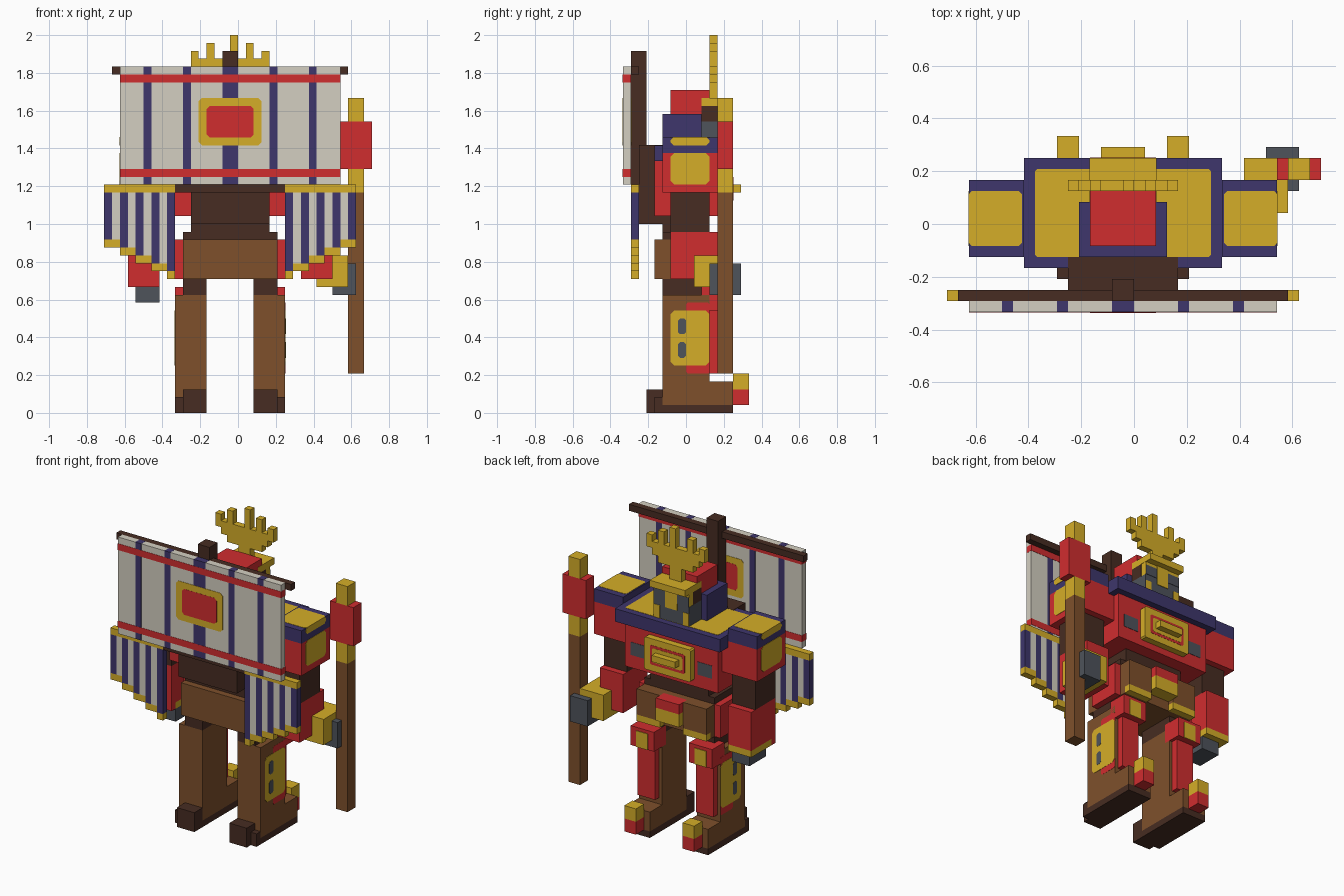
import bpy, bmesh
from mathutils import Vector

old = bpy.data.objects.get("Cube")
if old:
    bpy.data.objects.remove(old, do_unlink=True)

U = 1 / 24          # one building block
MID = -1            # symmetry plane of the body, in blocks


def material(name, rgb):
    lin = [((c / 255 + 0.055) / 1.055) ** 2.4 for c in rgb] + [1]
    m = bpy.data.materials.new(name)
    m.use_nodes = True
    m.diffuse_color = lin
    m.node_tree.nodes["Principled BSDF"].inputs["Base Color"].default_value = lin
    return m


RED = material("red", (208, 45, 47))
GOLD = material("gold", (213, 174, 40))
BLUE = material("indigo", (62, 54, 108))
BROWN = material("brown", (126, 80, 43))
DARK = material("dark brown", (71, 44, 34))
GREY = material("steel grey", (78, 83, 91))
CLOTH = material("cloth", (212, 207, 193))


def finish(name, bm, mat):
    bmesh.ops.recalc_face_normals(bm, faces=bm.faces)
    me = bpy.data.meshes.new(name)
    bm.to_mesh(me)
    bm.free()
    me.materials.append(mat)
    ob = bpy.data.objects.new(name, me)
    bpy.context.scene.collection.objects.link(ob)
    return ob


def box(name, mat, x, y, z):
    """Block spanning the given x, y and z ranges."""
    bm = bmesh.new()
    bmesh.ops.create_cube(bm, size=1)
    for v in bm.verts:
        v.co = Vector([r[0 if c < 0 else 1] * U for c, r in zip(v.co, (x, y, z))])
    return finish(name, bm, mat)


def panel(name, mat, axis, depth, a, b, cut=0.5):
    """Plate with clipped corners, extruded along one axis."""
    pts = [(a[0] + cut, b[0]), (a[1] - cut, b[0]), (a[1], b[0] + cut), (a[1], b[1] - cut),
           (a[1] - cut, b[1]), (a[0] + cut, b[1]), (a[0], b[1] - cut), (a[0], b[0] + cut)]
    bm = bmesh.new()
    rings = []
    for d in depth:
        ring = []
        for p in pts:
            co = list(p)
            co.insert(axis, d)
            ring.append(bm.verts.new(Vector(co) * U))
        rings.append(ring)
        bm.faces.new(ring)
    for i in range(8):
        j = (i + 1) % 8
        bm.faces.new((rings[0][i], rings[0][j], rings[1][j], rings[1][i]))
    return finish(name, bm, mat)


def flip(r):
    return (2 * MID - r[1], 2 * MID - r[0])


def pair(name, mat, x, y, z):
    box("left_" + name, mat, x, y, z)
    box("right_" + name, mat, flip(x), y, z)


def side_panels(name, mat, x, y, z, cut=0.5):
    panel("left_" + name, mat, 0, x, y, z, cut)
    panel("right_" + name, mat, 0, flip(x), y, z, cut)


# Legs and feet
pair("sole", DARK, (2, 6), (-4, 6), (0, 1))
pair("heel_plate", DARK, (2, 6), (-4, -3), (0, 2))
pair("heel", DARK, (2, 5), (-5, -3), (0, 3))
pair("foot", BROWN, (2, 6), (-3, 6), (1, 4))
pair("toe_base", RED, (3, 5), (6, 8), (1, 3))
pair("toe_cap", GOLD, (3, 5), (6, 8), (3, 5))
pair("leg", BROWN, (2, 6), (-3, 3), (1, 15))
pair("thigh", DARK, (2, 5), (-3, 3), (15, 17))
pair("shin_guard", RED, (2.5, 5.5), (3, 4), (5, 14))
pair("knee_guard", RED, (2, 6), (2, 5), (13, 16))
pair("knee_cap", GOLD, (3, 5), (5, 5.1), (13, 15.5))
side_panels("shin_side", RED, (6, 6.03), (0, 3), (5, 14), 0.2)
side_panels("calf_plate", GOLD, (6, 6.06), (-2, 3), (6, 13))
for low in (7, 10):
    side_panels("calf_slot_%d" % low, GREY, (6, 6.09), (-1, 0), (low, low + 2), 0.25)

# Hips and waist
box("pelvis", BROWN, (-7, 5), (-4, 4), (17, 22))
pair("hip_plate", RED, (5, 6), (-2, 3), (17, 22))
pair("hip_pouch", BROWN, (1, 5), (4, 5), (18, 22))
pair("hip_trim", GOLD, (1, 5), (4, 5), (17, 18))
box("buckle_top", RED, (-3, 1), (4, 6), (20.5, 22))
box("buckle_bottom", GOLD, (-3, 1), (4, 6), (18.5, 20.5))
box("belt", DARK, (-7, 5), (-3, 3), (22, 23))
box("waist", DARK, (-6, 4), (-3, 3), (23, 25))

# Chest and yoke
box("chest", RED, (-9, 7), (-4, 5), (25, 32))
panel("chest_frame", GOLD, 1, (5, 6), (-5, 3), (26, 31), 0.2)
panel("chest_inset", RED, 1, (6, 6.03), (-4, 2), (27, 30), 0.2)
panel("chest_plaque", GOLD, 1, (6, 6.06), (-3.6, 1.6), (27.4, 29.6), 0.2)
box("chest_bar", GOLD, (-3, 1), (6, 7), (28, 29))
pair("chest_vent", GREY, (3.5, 6), (5, 5.05), (27, 29))
box("yoke", BLUE, (-10, 8), (-4, 6), (32, 34))
panel("yoke_top", GOLD, 2, (34, 34.04), (-9, 7), (-3, 5), 0.2)

# Shoulders
pair("shoulder", RED, (7, 13), (-3, 4), (28, 33))
side_panels("shoulder_plate", GOLD, (13, 13.05), (-2, 3), (29, 33))
pair("pauldron", BLUE, (8, 13), (-3, 4), (33, 35))
side_panels("pauldron_edge", GOLD, (13, 13.05), (-2, 3), (34, 35.04), 0.4)
for side, x in (("left", (8.2, 13.04)), ("right", flip((8.2, 13.04)))):
    panel(side + "_pauldron_top", GOLD, 2, (35, 35.04), x, (-2, 3), 0.3)

# Arms and hands
pair("upper_arm", DARK, (8, 12), (-2, 3), (23, 28))
box("left_forearm", RED, (8, 12), (-2, 4), (17, 23))
box("left_cuff", GOLD, (10, 14), (1, 6), (16, 20))
box("left_hand", GREY, (12, 15), (3, 7), (15, 19))
box("right_forearm", RED, (-14, -10), (-2, 4), (17, 23))
box("right_forearm_rim", RED, (-14, -10), (-2, -1), (16, 17))
box("right_cuff", GOLD, (-14, -10), (-1, 4), (16, 17))
box("right_hand", GREY, (-13, -10), (-1, 3), (14, 16))

# Staff
box("staff_shaft", BROWN, (14, 16), (4, 6), (5, 28))
box("staff_collar", GOLD, (14, 16), (4, 6), (28, 31))
box("staff_head", RED, (13, 17), (4, 6), (31, 37))
box("staff_tip", GOLD, (14, 16), (4, 6), (37, 40))

# Head with a face mask under a projecting brow
box("head", RED, (-4, 2), (-2, 3), (34, 41))
box("collar_back", BLUE, (-5, 3), (-3, -2), (34, 38))
pair("collar_side", BLUE, (2, 3), (-3, 2), (34, 38))
box("mask", GREY, (-4.04, 2.04), (2, 5), (34, 37))
box("eye_band", DARK, (-4.04, 2.04), (2, 4), (37, 39))
box("face_plate", GOLD, (-4, 2), (4, 5), (37, 39))
pair("eye", GREY, (0, 2), (5, 5.06), (37, 38.5))
pair("cheek", GOLD, (1, 2), (5, 5.06), (34, 36))
box("nose", GOLD, (-2, 0), (5, 5.1), (36, 39))
box("brow", GOLD, (-4.04, 2.04), (2, 6), (39, 40))

# Branching crest
box("crest_stem", GOLD, (-2, 0), (3, 4), (40, 42))
for i, half in enumerate((3, 4, 5)):
    box("crest_row_%d" % i, GOLD, (MID - half, MID + half), (3, 4), (42 + i, 43 + i))
for x, top in ((-6, 46), (-4, 47), (-1, 48), (1, 47), (3, 46)):
    box("crest_prong", GOLD, (x, x + 1), (3, 4), (45, top))

# Back pack, mast and crossbars
box("pack", DARK, (-6, 4), (-6, -3), (24, 34.06))
box("mast_foot", DARK, (-2, 0), (-6.05, -5), (24, 29))
box("mast", DARK, (-2, 0), (-7, -5), (29, 46))
box("top_bar", DARK, (-16, 14), (-7, -6), (43, 44))
box("lower_bar", DARK, (-8, 6), (-7, -6), (28, 29))

# Large banner with stripes and emblem
box("banner", CLOTH, (-15, 13), (-8, -7), (29, 44))
for x, w in ((-12, 1), (-7, 1), (-2, 2), (4, 1), (9, 1)):
    box("banner_stripe", BLUE, (x, x + w), (-8.02, -6.98), (29, 44.02))
for z in (30, 42):
    box("banner_band", RED, (-15.02, 13.02), (-8.04, -6.96), (z, z + 1))
panel("emblem_frame", GOLD, 1, (-8.06, -6.94), (-5, 3), (34, 40), 0.4)
panel("emblem_centre", RED, 1, (-8.08, -6.92), (-4, 2), (35, 39), 0.4)

# Small striped side banners with stepped hems
pair("side_banner_top", GOLD, (6, 15), (-7, -6), (28, 29))
for i in range(9):
    hem = 17 + (i + 1) // 2
    col = (6 + i, 7 + i)
    pair("side_banner_strip", CLOTH if i % 2 else BLUE, col, (-7, -6), (hem + 1, 28))
    pair("side_banner_hem", GOLD, col, (-7, -6), (hem, hem + 1))
